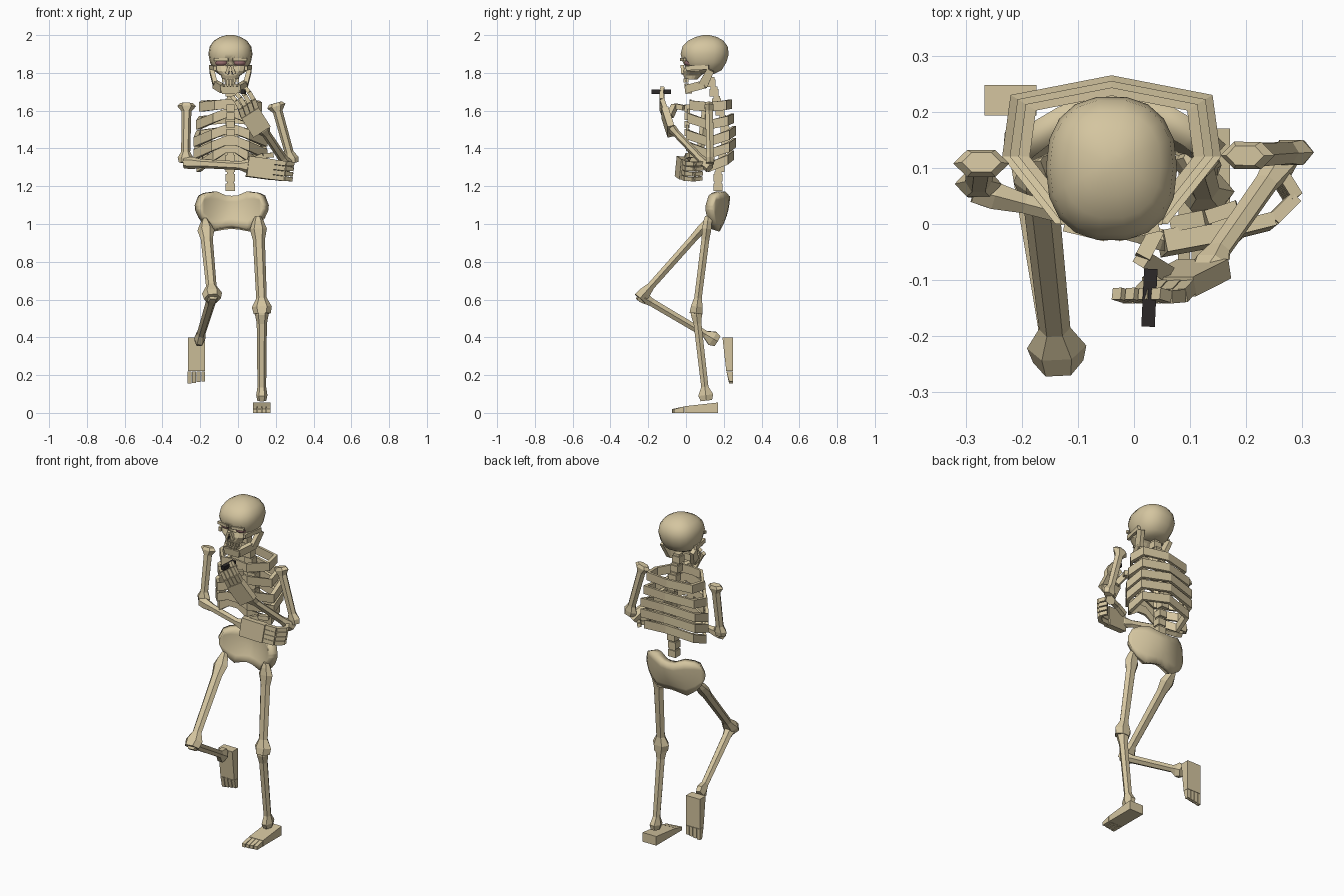
import bpy, bmesh, math
from mathutils import Vector as V, Matrix

if "Cube" in bpy.data.objects:
    bpy.data.objects.remove(bpy.data.objects["Cube"])

CX = -0.04  # centre line of torso and head


def material(name, rgb):
    m = bpy.data.materials.new(name)
    m.diffuse_color = (*rgb, 1)
    m.use_nodes = True
    m.node_tree.nodes["Principled BSDF"].inputs["Base Color"].default_value = m.diffuse_color
    return m


BONE = material("bone", (0.66, 0.56, 0.35))
DARK = material("dark", (0.025, 0.022, 0.022))
PINK = material("socket_pink", (0.30, 0.15, 0.15))


def loft(name, rings, mat=BONE, closed=False, smooth=0, cap=True):
    """Skin a row of equal rings; closed joins the last ring to the first."""
    bm = bmesh.new()
    vs = [[bm.verts.new(p) for p in r] for r in rings]
    n, k = len(rings), len(rings[0])
    for i in range(n if closed else n - 1):
        a, b = vs[i], vs[(i + 1) % n]
        for j in range(k if cap else k - 1):
            bm.faces.new((a[j], a[(j + 1) % k], b[(j + 1) % k], b[j]))
    if cap and not closed:
        bm.faces.new(vs[0])
        bm.faces.new(vs[-1])
    bmesh.ops.recalc_face_normals(bm, faces=bm.faces)
    me = bpy.data.meshes.new(name)
    bm.to_mesh(me)
    bm.free()
    me.materials.append(mat)
    o = bpy.data.objects.new(name, me)
    bpy.context.collection.objects.link(o)
    if smooth:
        bpy.ops.object.select_all(action='DESELECT')
        o.select_set(True)
        bpy.context.view_layer.objects.active = o
        bpy.ops.object.shade_smooth_by_angle(angle=math.radians(smooth))
    return o


def bone(name, a, b, sections, ref=(1, 0, 0), sides=6, mat=BONE):
    """Bone from a to b; sections are (position, half width, half depth)."""
    a, b, ref = V(a), V(b), V(ref)
    d = (b - a).normalized()
    s = (ref - d * ref.dot(d)).normalized()
    u = d.cross(s)
    k, off = (1.414, math.pi / 4) if sides == 4 else (1, 0)
    rings = []
    for t, w, h in sections:
        c = a.lerp(b, t)
        rings.append([c + s * (w * k * math.cos(off + i * math.tau / sides))
                      + u * (h * k * math.sin(off + i * math.tau / sides)) for i in range(sides)])
    return loft(name, rings, mat)


def block(name, a, b, w, h, ref=(1, 0, 0), mat=BONE):
    return bone(name, a, b, [(0, w, h), (1, w, h)], ref, 4, mat)


def chain(name, pts, r, ref):
    for i in range(len(pts) - 1):
        block(f"{name}_{i}", pts[i], pts[i + 1], r * (1 - 0.08 * i), r * (1 - 0.08 * i), ref)


def ball(name, loc, scale, mat):
    rings = []
    for i in range(1, 8):
        t = math.pi * i / 8
        rings.append([V(loc) + V((scale[0] * math.sin(t) * math.cos(j * math.tau / 12),
                                  scale[1] * math.sin(t) * math.sin(j * math.tau / 12),
                                  scale[2] * math.cos(t))) for j in range(12)])
    return loft(name, rings, mat, smooth=40)


# Cranium: (z, half width, front y, back y)
def oval(z, hw, yf, yb):
    def p(c):
        return math.copysign(abs(c) ** 0.85, c)
    return [(CX + hw * p(math.cos(i * math.tau / 18)),
             (yf + yb) / 2 + (yb - yf) / 2 * p(math.sin(i * math.tau / 18)), z) for i in range(18)]


cranium = loft("cranium", [oval(*s) for s in (
    (1.795, .055, .04, .15), (1.815, .088, .005, .19), (1.855, .108, -.018, .215),
    (1.90, .117, -.03, .228), (1.94, .110, -.02, .222), (1.97, .088, .01, .20),
    (1.99, .055, .05, .165), (2.0, .02, .09, .125))], smooth=45)
# Upper jaw and cheekbones
loft("upper_jaw", [oval(*s) for s in (
    (1.765, .043, -.005, .06), (1.785, .05, -.015, .08), (1.81, .085, -.015, .11), (1.84, .095, -.005, .12))])
for sx in (-1, 1):
    x = CX + sx * .047
    cut = ball("socket_cutter", (x, -.025, 1.855), (.038, .05, .022), BONE)
    cut.hide_render = True
    cut.hide_set(True)
    md = cranium.modifiers.new("socket", 'BOOLEAN')
    md.object, md.operation = cut, 'DIFFERENCE'
    ball("eye", (x, .025, 1.853), (.037, .035, .02), PINK)
    block("brow", (CX + sx * .012, -.024, 1.872), (CX + sx * .085, -.006, 1.87), .007, .008, (0, 1, 0))
    block("nose_side", (CX + sx * .006, -.02, 1.84), (CX + sx * .022, -.016, 1.795), .007, .009)
    block("nostril", (CX + sx * .009, -.018, 1.812), (CX + sx * .013, -.018, 1.792), .006, .004, mat=DARK)
    # Cheek arch
    block("cheek_arch", (CX + sx * .082, .0, 1.825), (CX + sx * .105, .12, 1.83), .008, .012)
    # Jaw branch and teeth
    bone("jaw_branch", (CX + sx * .1, .13, 1.815), (CX + sx * .08, .09, 1.735),
         [(0, .012, .02), (1, .012, .025)], sides=4)
    bone("jaw_body", (CX + sx * .083, .10, 1.74), (CX + sx * .04, .005, 1.715),
         [(0, .012, .022), (1, .014, .022)], sides=4)
    for i in range(3):
        tx = CX + sx * (.008 + .015 * i)
        block("upper_tooth", (tx, -.008 + .007 * i, 1.77), (tx, -.006 + .007 * i, 1.75), .006, .006)
        block("lower_tooth", (tx, .0 + .007 * i, 1.722), (tx, -.004 + .007 * i, 1.743), .006, .006)
bone("chin", (CX, .015, 1.69), (CX, .012, 1.73), [(0, .045, .018), (1, .055, .02)], sides=4)

# Spine: neck, hidden thoracic part and lower back
for i in range(12):
    z = 1.175 + i * .05
    y = .17 + .04 * math.sin(math.pi * min(max((z - 1.25) / .35, 0), 1)) - max(0, z - 1.6) * .3
    block("vertebra", (CX, y, z), (CX, y, z + .04), .025, .024)
    block("disc", (CX, y, z + .038), (CX, y, z + .053), .019, .018)

# Rib hoops: back z, side z, front z, scale
for n, (zb, zs, zf, sc) in enumerate(((1.635, 1.62, 1.635, .85), (1.56, 1.525, 1.585, .93),
                                      (1.495, 1.435, 1.50, 1), (1.43, 1.37, 1.44, 1),
                                      (1.365, 1.30, 1.40, .92))):
    half = [(0, .265, zb), (.18, .23, zb * .6 + zs * .4), (.195, .12, zs),
            (.10, .0, zs * .4 + zf * .6), (.03, -.0, zf)]
    path = half + [(-x, y, z) for x, y, z in half[:0:-1]]
    rings = []
    for x, y, z in path:
        ring = []
        for f, dz in ((1, .025), (1, -.025), (.88, -.025), (.88, .025)):
            ring.append((CX + x * sc * f, .12 + (y - .12) * sc * f, z + dz))
        rings.append(ring)
    loft(f"rib_{n + 1}", rings, closed=True)
for i in range(4):
    block("breastbone", (CX, .005, 1.465 + i * .043), (CX, .005, 1.503 + i * .043), .021, .013)

# Pelvis: curved basin, half profile (u, top z, bottom z) mirrored
half = [(.2, 1.15, .98), (.5, 1.172, .967), (.75, 1.165, 1.0), (.9, 1.15, 1.035), (1, 1.10, 1.075)]
cols = [(-u, t, b) for u, t, b in half[::-1]] + [(0, 1.148, .985)] + half
rows = []
for u, t, b in cols:
    rows.append([(-.033 + .18 * u, .208 - .085 * u * u - .045 * (1 - j / 5) ** 2 * (1 - u * u),
                  b + (t - b) * j / 5) for j in range(6)])
pelvis = loft("pelvis", rows, cap=False, smooth=40)
md = pelvis.modifiers.new("thickness", 'SOLIDIFY')
md.thickness, md.offset = .05, 0

# Bone profiles
FEMUR = [(0, .017, .02), (.05, .03, .026), (.13, .045, .028), (.24, .032, .024), (.84, .028, .023),
         (.93, .053, .036), (1, .045, .04)]
SHIN = [(0, .03, .03), (.06, .036, .034), (.16, .027, .024), (.85, .023, .022), (.94, .03, .046), (1, .024, .035)]
UPPER_ARM = [(0, .035, .02), (.05, .05, .028), (.14, .026, .024), (.82, .024, .022), (.92, .042, .026), (1, .035, .024)]
FOREARM = [(0, .03, .025), (.1, .033, .028), (.25, .024, .02), (.82, .023, .019), (.93, .038, .022), (1, .03, .018)]

# Legs: one standing, one raised with bent knee
bone("standing_thigh", (.105, .118, 1.04), (.128, .053, .525), FEMUR)
bone("standing_shin", (.126, .052, .55), (.126, .108, .065), SHIN)
bone("raised_thigh", (-.175, .125, 1.02), (-.135, -.245, .605), FEMUR)
bone("raised_shin", (-.132, -.25, .625), (-.207, .165, .38), SHIN)


def foot(name, m):
    def put(p):
        return m @ V(p)

    def wedge(part, x, w, ya, ha, yb, hb):
        loft(part, [[put((x + sx * w, y, z)) for sx, z in ((-1, 0), (1, 0), (1, h), (-1, h))]
                    for y, h in ((ya, ha), (yb, hb))])
    wedge(name, 0, .046, .17, .055, -.008, .035)
    for i in range(4):
        wedge(name + "_toe", -.036 + .024 * i, .0105, -.01, .034, -.075 + .004 * i, .02)


foot("standing_foot", Matrix.Translation((.125, 0, 0)))
foot("raised_foot", Matrix.Translation((-.22, .248, .23)) @ Matrix.Rotation(math.pi / 2, 4, 'X'))

# Folded arm lying across the body
bone("folded_upper_arm", (-.272, .11, 1.64), (-.278, .068, 1.325), UPPER_ARM)
bone("folded_forearm", (-.285, .06, 1.325), (.075, -.035, 1.305), FOREARM, (0, 0, 1))
a, b, up = V((.05, -.035, 1.305)), V((.185, -.01, 1.287)), V((.12, .1, 1))
block("folded_palm", a, b, .054, .02, up)
for i in range(4):
    k = b + up.normalized() * (-.04 + .027 * i)
    chain("folded_finger", [k, k + V((.06, .015, -.008)), k + V((.1, .055, -.01)), k + V((.075, .095, -.005))],
          .0125, up)
chain("folded_thumb", [(.07, .0, 1.335), (.13, .012, 1.362), (.185, .03, 1.365)], .014, (0, 0, 1))

# Raised arm with hand at the chin
bone("raised_upper_arm", (.198, .122, 1.64), (.287, .128, 1.32), UPPER_ARM)
bone("raised_forearm", (.272, .125, 1.295), (.125, -.085, 1.515), FOREARM, (1, 0, .7))
a, b, side = V((.125, -.08, 1.49)), V((.062, -.112, 1.59)), V((.83, 0, .55))
block("raised_palm", a, b, .054, .018, side)
for i in range(4):
    k = b + side * (-.042 + .028 * i)
    chain("raised_finger", [k, k + V((-.015, -.016, .045)), k + V((-.038, -.018, .085)),
                            k + V((-.058, -.012, .108))], .0125, side)
chain("raised_thumb", [(.055, -.085, 1.57), (.015, -.06, 1.625), (.04, -.012, 1.615)], .015, (0, 0, 1))
block("dark_stick", (.025, -.183, 1.70), (.03, -.08, 1.70), .012, .011, mat=DARK)
